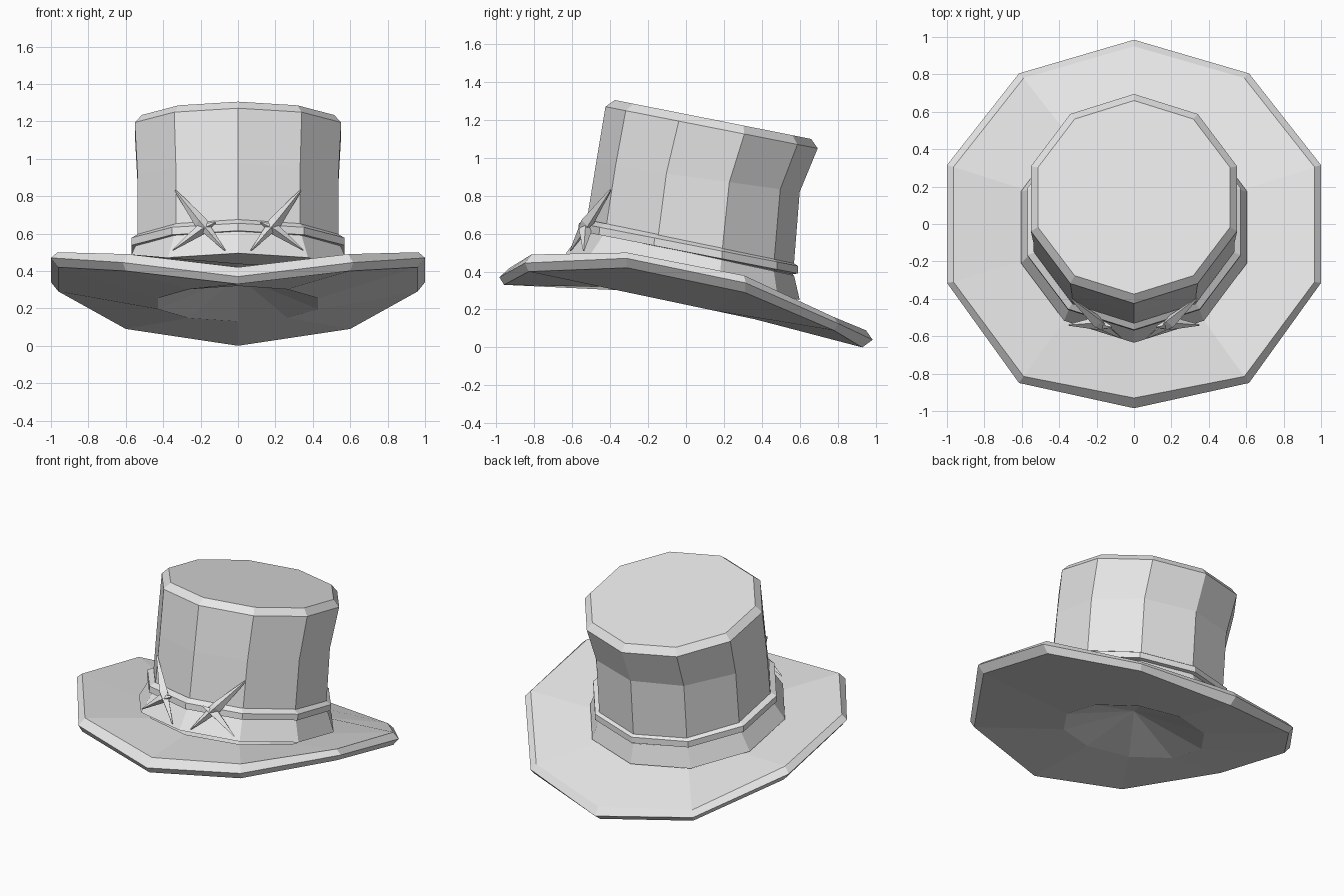
import bpy, bmesh, math
from mathutils import Vector

cube = bpy.data.objects.get("Cube")
if cube:
    bpy.data.objects.remove(cube, do_unlink=True)

SIDES = 10

grey = bpy.data.materials.new("felt_grey")
grey.use_nodes = True
grey.diffuse_color = (0.8, 0.8, 0.8, 1)
bsdf = next(n for n in grey.node_tree.nodes if n.type == 'BSDF_PRINCIPLED')
bsdf.inputs["Base Color"].default_value = (0.8, 0.8, 0.8, 1)


def tilted_ring(radius, front, back):
    """Ten-sided ring; front and back are the (y, z) of its end corners."""
    points = []
    for i in range(SIDES):
        a = math.tau * i / SIDES
        t = (1 - math.cos(a)) / 2
        points.append((radius * math.sin(a),
                       front[0] + (back[0] - front[0]) * t,
                       front[1] + (back[1] - front[1]) * t))
    return points


def mirrored_ring(half):
    """Ring from its corners on the +x half, front to back."""
    return half + [(-x, y, z) for x, y, z in half[-2:0:-1]]


def loft(name, rings, cap_start=False, cap_end=False, apex=None, closed=False):
    bm = bmesh.new()
    loops = [[bm.verts.new(p) for p in ring] for ring in rings]
    pairs = list(zip(loops, loops[1:]))
    if closed:
        pairs.append((loops[-1], loops[0]))
    for low, high in pairs:
        n = len(low)
        for i in range(n):
            j = (i + 1) % n
            bm.faces.new((low[i], low[j], high[j], high[i]))
    if cap_start:
        bm.faces.new(loops[0][::-1])
    if cap_end:
        bm.faces.new(loops[-1])
    if apex:
        tip = bm.verts.new(apex)
        first = loops[0]
        for i, v in enumerate(first):
            bm.faces.new((first[(i + 1) % len(first)], v, tip))
    bmesh.ops.recalc_face_normals(bm, faces=bm.faces)
    mesh = bpy.data.meshes.new(name)
    bm.to_mesh(mesh)
    bm.free()
    mesh.materials.append(grey)
    obj = bpy.data.objects.new(name, mesh)
    bpy.context.collection.objects.link(obj)
    return obj


# Brim: curled rim with a bevelled edge and a hollow underneath
bottom = [(0, -.96, .33), (.6, -.83, .40), (.96, -.31, .42),
          (.96, .31, .29), (.6, .78, .09), (0, .93, 0)]
edge = [(0, -.985, .37), (.615, -.85, .445), (1, -.315, .47),
        (1, .315, .34), (.615, .805, .125), (0, .985, .04)]
top = [(0, -.93, .42), (.59, -.815, .49), (.965, -.31, .50),
       (.965, .305, .38), (.59, .78, .16), (0, .95, .09)]
loft("brim", [tilted_ring(.45, (-.45, .32), (.45, .13)),
              mirrored_ring(bottom), mirrored_ring(edge), mirrored_ring(top),
              tilted_ring(.57, (-.57, .44), (.56, .24))],
     apex=(0, 0, .37))

# Skirt: flared foot of the crown
loft("crown_skirt", [tilted_ring(.636, (-.635, .495), (.6, .25)),
                     tilted_ring(.575, (-.54, .62), (.57, .38))],
     cap_start=True)

# Crown: leans back, flares behind, chamfered top
loft("crown", [tilted_ring(.565, (-.535, .60), (.565, .38)),
               tilted_ring(.565, (-.475, .97), (.60, .82)),
               tilted_ring(.58, (-.425, 1.27), (.695, 1.05)),
               tilted_ring(.54, (-.375, 1.305), (.66, 1.10))],
     cap_end=True)

# Band: raised strip around the foot of the crown
loft("hat_band", [tilted_ring(.56, (-.53, .61), (.56, .385)),
                  tilted_ring(.60, (-.57, .615), (.59, .39)),
                  tilted_ring(.60, (-.565, .655), (.59, .43)),
                  tilted_ring(.56, (-.53, .675), (.56, .45))],
     closed=True)


# Crossed stitches: pointed straps with a diamond section
def strap(name, start, middle, end, width, depth):
    start, middle, end = map(Vector, (start, middle, end))
    side = (end - start).cross(Vector((0, -1, 0))).normalized()
    out = side.cross(end - start).normalized()
    rings = []
    for centre, size in ((start, .15), (middle, 1), (end, .1)):
        rings.append([centre + side * width * size, centre + out * depth * size,
                      centre - side * width * size, centre - out * depth * size])
    loft(name, rings, cap_start=True, cap_end=True)


for s, label in ((1, "left"), (-1, "right")):
    strap(label + "_long_strap", (s * .335, -.40, .83), (s * .2, -.52, .66),
          (s * .07, -.61, .51), .035, .035)
    strap(label + "_short_strap", (s * .12, -.55, .66), (s * .2, -.53, .62),
          (s * .35, -.54, .51), .03, .035)
